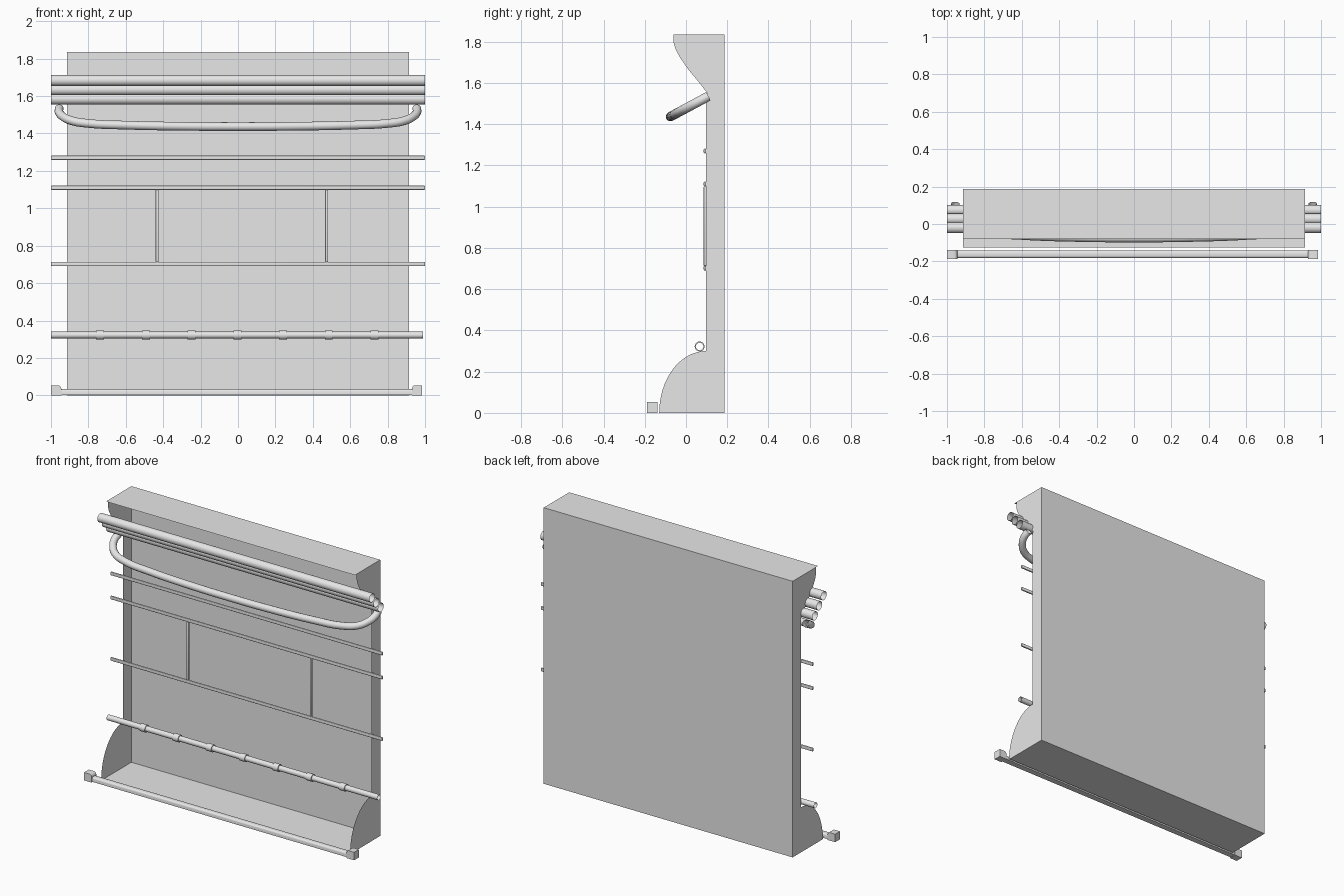
import bpy, bmesh, math
from mathutils import Matrix, Vector

cube = bpy.data.objects.get("Cube")
if cube:
    bpy.data.objects.remove(cube, do_unlink=True)

GREY = (0.8, 0.8, 0.8, 1)
mat = bpy.data.materials.new("light_grey")
mat.use_nodes = True
mat.diffuse_color = GREY
mat.node_tree.nodes["Principled BSDF"].inputs["Base Color"].default_value = GREY

HALF = 0.915      # half width of the cabinet
BACK = 0.187
TOP = 1.835


def finish(name, bm, smooth=False):
    mesh = bpy.data.meshes.new(name)
    bm.to_mesh(mesh)
    bm.free()
    obj = bpy.data.objects.new(name, mesh)
    bpy.context.collection.objects.link(obj)
    mesh.materials.append(mat)
    if smooth:
        bpy.ops.object.select_all(action="DESELECT")
        obj.select_set(True)
        bpy.context.view_layer.objects.active = obj
        bpy.ops.object.shade_smooth_by_angle(angle=math.radians(40))
    return obj


def sheet(name, points):
    bm = bmesh.new()
    bm.faces.new([bm.verts.new(p) for p in points])
    return finish(name, bm)


def box(name, lo, hi, bevel=0, pick=None):
    """Box between two corners; pick chooses which edges get bevelled."""
    lo, hi = Vector(lo), Vector(hi)
    bm = bmesh.new()
    size = hi - lo
    bmesh.ops.create_cube(bm, size=1, matrix=Matrix.Translation((lo + hi) / 2)
                          @ Matrix.Diagonal((size.x, size.y, size.z, 1)))
    if bevel:
        edges = [e for e in bm.edges if pick is None or pick((e.verts[0].co + e.verts[1].co) / 2)]
        bmesh.ops.bevel(bm, geom=edges, offset=bevel, segments=3, profile=0.5, affect="EDGES")
    return finish(name, bm, bevel > 0)


def tube(name, x0, x1, y, z, radius, caps=False):
    bm = bmesh.new()
    bmesh.ops.create_cone(bm, cap_ends=caps, segments=24, radius1=radius, radius2=radius,
                          depth=x1 - x0, matrix=Matrix.Translation(((x0 + x1) / 2, y, z))
                          @ Matrix.Rotation(math.pi / 2, 4, "Y"))
    return finish(name, bm, True)


def collar(name, x, y, z, outer, inner, width):
    """Short ring with flat annular ends."""
    bm = bmesh.new()
    n = 24
    section = [(-width / 2, inner), (-width / 2, outer), (width / 2, outer), (width / 2, inner)]
    rings = []
    for dx, r in section:
        rings.append([bm.verts.new((x + dx, y + r * math.cos(2 * math.pi * i / n),
                                    z + r * math.sin(2 * math.pi * i / n))) for i in range(n)])
    for a, b in zip(rings, rings[1:]):
        for i in range(n):
            j = (i + 1) % n
            bm.faces.new((a[i], a[j], b[j], b[i]))
    bmesh.ops.recalc_face_normals(bm, faces=bm.faces)
    return finish(name, bm, True)


# Side panels: overhang at the top, quarter round foot at the bottom
profile = [(BACK, 0), (BACK, TOP), (-0.06, TOP), (-0.06, 1.797), (-0.05, 1.762), (-0.03, 1.725),
           (0.01, 1.667), (0.06, 1.607), (0.104, 1.55), (0.097, 1.54)]
for i in range(17):
    a = math.pi / 2 * (1 - i / 16)
    profile.append((0.097 - 0.227 * math.cos(a), 0.3 * math.sin(a)))
for name, x in (("left_side_panel", HALF), ("right_side_panel", -HALF)):
    pts = [(x, y, z) for y, z in profile]
    sheet(name, pts if x < 0 else pts[::-1])

# Back, top and floor panels
sheet("back_panel", [(HALF, BACK, 0), (-HALF, BACK, 0), (-HALF, BACK, TOP), (HALF, BACK, TOP)])
for name, front, z in (("top_panel", -0.08, TOP), ("floor_panel", -0.125, 0)):
    sheet(name, [(-HALF, front, z), (HALF, front, z), (HALF, BACK, z), (-HALF, BACK, z)])

# Three open tubes under the overhang
for i in range(3):
    tube(f"top_tube_{i + 1}", -1, 1, -0.02 + 0.0465 * i, 1.683 - 0.0495 * i, 0.029)

# Bowed hand rail, tilted forward and down
half_path = [(0.955, 0), (0.957, 0.2), (0.937, 0.45), (0.89, 0.68), (0.8, 0.83), (0.6, 0.925), (0.3, 0.985)]
path = [(-x, t) for x, t in half_path] + [(0, 1)] + half_path[::-1]
curve = bpy.data.curves.new("bowed_rail", "CURVE")
curve.dimensions = "3D"
curve.bevel_depth = 0.023
curve.bevel_resolution = 4
curve.resolution_u = 6
spline = curve.splines.new("BEZIER")
spline.bezier_points.add(len(path) - 1)
for point, (x, t) in zip(spline.bezier_points, path):
    point.co = (x, 0.108 - 0.183 * t, 1.535 - 0.098 * t)
    point.handle_left_type = point.handle_right_type = "AUTO"
curve.materials.append(mat)
bpy.context.collection.objects.link(bpy.data.objects.new("bowed_rail", curve))

# Thin shelf rails and uprights
for i, z in enumerate((0.702, 1.11, 1.27)):
    box(f"shelf_rail_{i + 1}", (-1, 0.086, z - 0.011), (1, 0.098, z + 0.011), 0.004)
for name, x in (("right_upright", -0.432), ("left_upright", 0.474)):
    box(name, (x - 0.008, 0.086, 0.713), (x + 0.008, 0.098, 1.099), 0.003)

# Lower rod with collars
tube("lower_rod", -1, 0.99, 0.066, 0.322, 0.018)
for i in range(7):
    collar(f"rod_collar_{i + 1}", -0.737 + 0.2445 * i, 0.066, 0.322, 0.024, 0.018, 0.042)

# Floor bumper with rounded top edges, and end blocks rounded on the inner top edge
box("floor_bumper", (-0.95, -0.182, 0.003), (0.935, -0.142, 0.033), 0.012,
    lambda c: c.z > 0.03 and abs(c.x) < 0.5)
box("right_end_block", (-1, -0.188, 0), (-0.945, -0.138, 0.053), 0.016,
    lambda c: c.z > 0.05 and c.x > -0.95)
box("left_end_block", (0.93, -0.188, 0), (0.985, -0.138, 0.053), 0.016,
    lambda c: c.z > 0.05 and c.x < 0.935)
